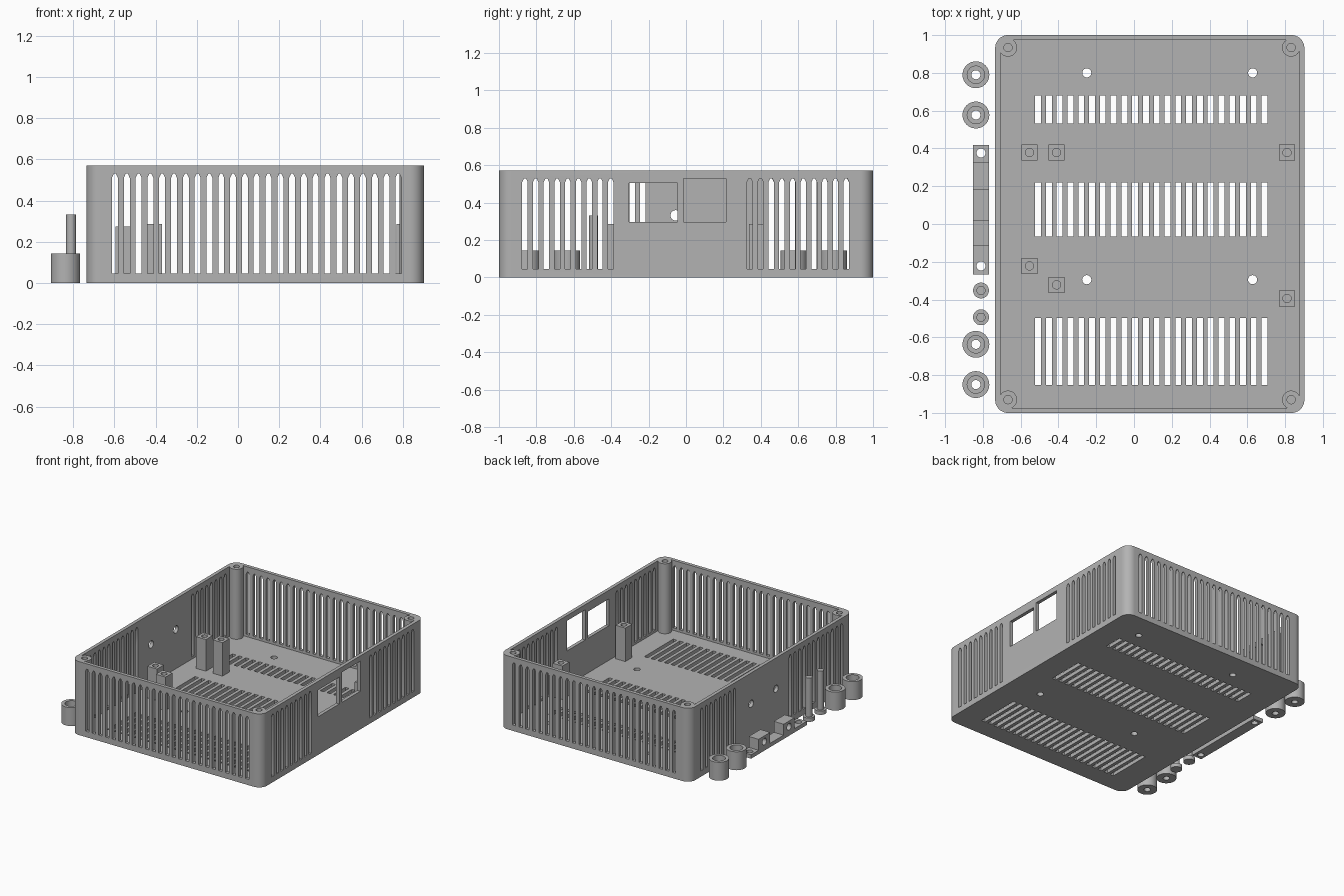
import bpy, bmesh
from math import cos, sin, pi, radians

cube = bpy.data.objects.get("Cube")
if cube:
    bpy.data.objects.remove(cube, do_unlink=True)

grey = bpy.data.materials.new("grey_plastic")
grey.use_nodes = True
tone = (0.45, 0.45, 0.45, 1)
grey.diffuse_color = tone
grey.node_tree.nodes["Principled BSDF"].inputs["Base Color"].default_value = tone

L, R, B, H, WALL, PITCH = -0.735, 0.902, 1.0, 0.571, 0.027, 0.0573


# Profiles
def rect(u0, u1, v0, v1):
    return [(u0, v0), (u1, v0), (u1, v1), (u0, v1)]


def circle(u, v, r, n=32):
    return [(u + r * cos(2 * pi * i / n), v + r * sin(2 * pi * i / n)) for i in range(n)]


def rounded(u0, u1, v0, v1, r, n=10):
    pts = []
    corners = [(u1 - r, v1 - r), (u0 + r, v1 - r), (u0 + r, v0 + r), (u1 - r, v0 + r)]
    for q, (cu, cv) in enumerate(corners):
        for i in range(n + 1):
            a = (q + i / n) * pi / 2
            pts.append((cu + r * cos(a), cv + r * sin(a)))
    return pts


def vent(c):
    # Upright slot with a pointed top
    w = 0.0145
    return [(c - w, 0.045), (c + w, 0.045), (c + w, 0.51), (c + 0.005, 0.53),
            (c - 0.005, 0.53), (c - w, 0.51)]


# Solids: each is (profile, axis, low, high)
def solid(name, prisms):
    bm = bmesh.new()
    place = {"x": lambda u, v, w: (w, u, v), "y": lambda u, v, w: (u, w, v),
             "z": lambda u, v, w: (u, v, w)}
    for pts, axis, lo, hi in prisms:
        a = [bm.verts.new(place[axis](u, v, lo)) for u, v in pts]
        b = [bm.verts.new(place[axis](u, v, hi)) for u, v in pts]
        bm.faces.new(a[::-1])
        bm.faces.new(b)
        for i in range(len(pts)):
            j = (i + 1) % len(pts)
            bm.faces.new((a[i], a[j], b[j], b[i]))
    bmesh.ops.recalc_face_normals(bm, faces=bm.faces[:])
    mesh = bpy.data.meshes.new(name)
    bm.to_mesh(mesh)
    bm.free()
    mesh.materials.append(grey)
    obj = bpy.data.objects.new(name, mesh)
    bpy.context.collection.objects.link(obj)
    return obj


def activate(obj):
    bpy.ops.object.select_all(action="DESELECT")
    obj.select_set(True)
    bpy.context.view_layer.objects.active = obj


def combine(obj, prisms, operation="DIFFERENCE"):
    tool = solid("helper", prisms)
    tool.hide_render = True
    mod = obj.modifiers.new("cut", "BOOLEAN")
    mod.operation, mod.solver, mod.object = operation, "EXACT", tool
    activate(obj)
    bpy.ops.object.modifier_apply(modifier=mod.name)
    bpy.data.objects.remove(tool, do_unlink=True)


def smooth(obj):
    activate(obj)
    bpy.ops.object.shade_smooth_by_angle(angle=radians(30))


# Open case with corner screw posts
case = solid("case_shell", [(rounded(L, R, -B, B, 0.068), "z", 0, H)])
combine(case, [(rounded(L + WALL, R - WALL, -B + WALL, B - WALL, 0.041), "z", WALL, H + 0.1)])
corners = [(x, y) for x in (L + 0.068, R - 0.07) for y in (-0.93, 0.934)]
combine(case, [(circle(x, y, 0.048), "z", 0.01, H) for x, y in corners], "UNION")

# Screw holes and floor mounting holes
cuts = [(circle(x, y, 0.022), "z", 0.2, H + 0.1) for x, y in corners]
cuts += [(circle(x, y, 0.024), "z", -0.1, 0.1) for x in (-0.25, 0.628) for y in (-0.295, 0.8)]

# Floor vents in three rows
for y0, y1 in ((-0.853, -0.497), (-0.066, 0.22), (0.533, 0.68)):
    for i in range(22):
        x = -0.508 + i * 0.0571
        cuts.append((rect(x - 0.0155, x + 0.0155, y0, y1), "z", -0.1, 0.1))

# Front and back wall vents
for y in (-B, B):
    cuts += [(vent(-0.597 + i * PITCH), "y", y - 0.04, y + 0.04) for i in range(25)]

# Side wall vents: (wall, first slot, number)
for x, start, count in ((R, -0.861, 9), (R, 0.341, 10), (L, -0.861, 12), (L, 0.455, 8)):
    cuts += [(vent(start + i * PITCH), "x", x - 0.04, x + 0.04) for i in range(count)]

# Connector windows and cable holes
cuts.append((rect(-0.305, -0.045, 0.296, 0.504), "x", R - 0.06, R + 0.06))
cuts.append((rect(-0.013, 0.214, 0.296, 0.53), "x", R - 0.06, R + 0.06))
cuts += [(circle(y, 0.332, 0.028), "x", L - 0.06, L + 0.06) for y in (-0.055, 0.25)]
combine(case, cuts)
smooth(case)

# Square board standoffs with blind holes
for i, (x, y, h) in enumerate(((-0.553, 0.378, 0.273), (-0.553, -0.222, 0.273),
                               (-0.41, 0.378, 0.287), (-0.41, -0.322, 0.287),
                               (0.81, 0.378, 0.287), (0.81, -0.394, 0.287))):
    s = 0.042
    post = solid(f"standoff_{i + 1}", [(rect(x - s, x + s, y - s, y + s), "z", 0.02, h)])
    combine(post, [(circle(x, y, 0.022), "z", 0.08, h + 0.1)])
    smooth(post)

# Loose round feet with counterbored holes
for i, y in enumerate((-0.85, -0.637, 0.577, 0.79)):
    foot = solid(f"foot_{i + 1}", [(circle(-0.837, y, 0.071, 40), "z", 0, 0.143)])
    combine(foot, [(circle(-0.837, y, 0.046), "z", 0.05, 0.3)])
    combine(foot, [(circle(-0.837, y, 0.024), "z", -0.1, 0.1)])
    smooth(foot)

# Loose button pins on round flanges
for i, y in enumerate((-0.494, -0.352)):
    pin = solid(f"button_pin_{i + 1}", [(circle(-0.81, y, 0.042), "z", 0, 0.03)])
    combine(pin, [(circle(-0.81, y, 0.024), "z", 0.01, 0.331)], "UNION")
    smooth(pin)

# Loose clamp bar with two drilled blocks
bar = solid("clamp_bar", [(rect(-0.852, -0.767, -0.267, 0.418), "z", 0, 0.03)])
blocks = ((-0.116, 0.018), (0.183, 0.325))
combine(bar, [(rect(-0.852, -0.767, a, b), "z", 0.015, 0.115) for a, b in blocks], "UNION")
drill = [(circle(-0.81, y, 0.024), "z", -0.1, 0.2) for y in (-0.222, 0.376)]
drill += [(circle((a + b) / 2, 0.07, 0.026), "x", -0.95, -0.7) for a, b in blocks]
combine(bar, drill)
smooth(bar)
